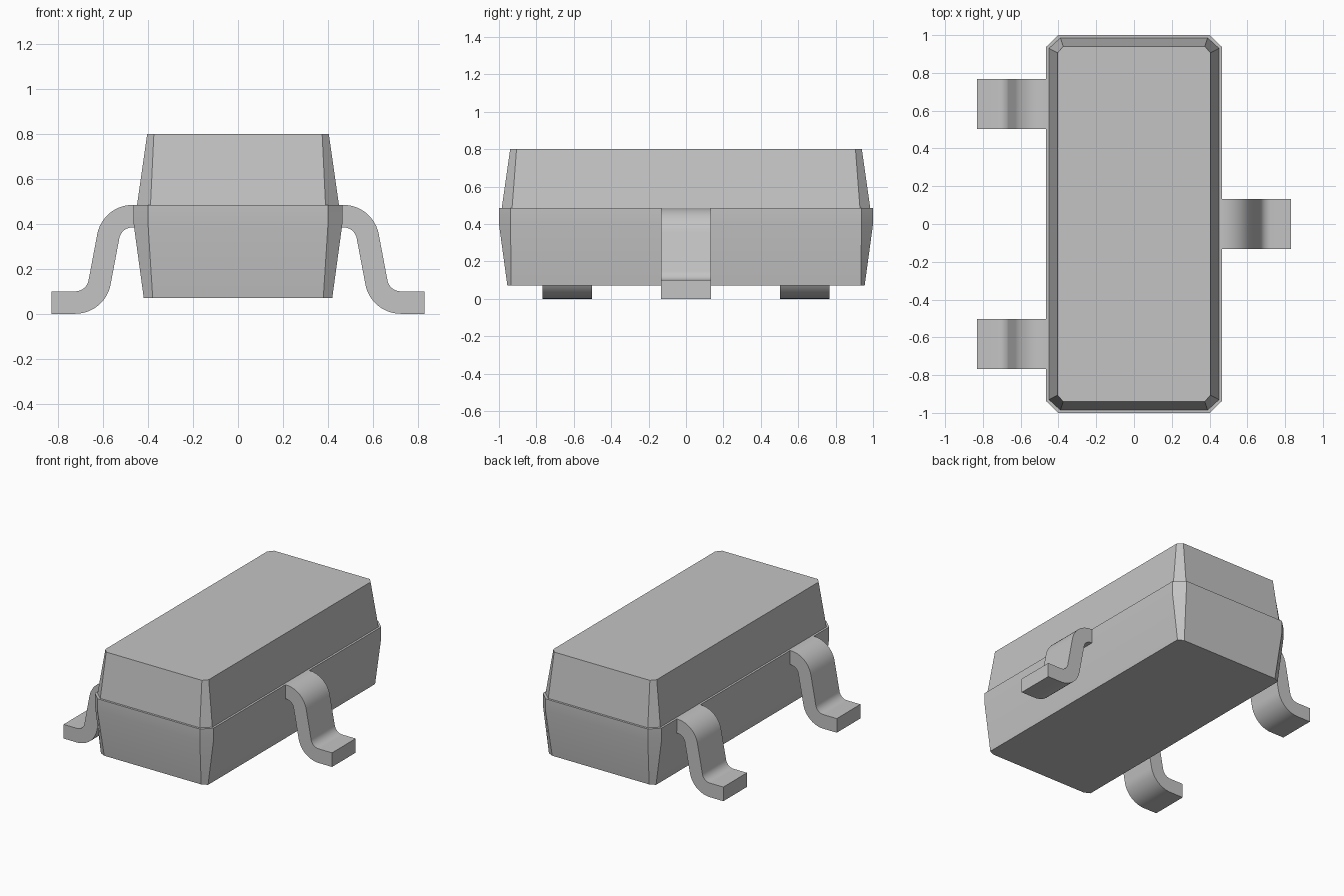
import bpy, bmesh
from math import cos, sin, radians

default = bpy.data.objects.get("Cube")
if default:
    bpy.data.objects.remove(default, do_unlink=True)

grey = bpy.data.materials.new("plain grey")
grey.use_nodes = True
colour = (0.55, 0.55, 0.55, 1)
grey.diffuse_color = colour
grey.node_tree.nodes["Principled BSDF"].inputs["Base Color"].default_value = colour


def finish(name, bm):
    bmesh.ops.recalc_face_normals(bm, faces=bm.faces)
    mesh = bpy.data.meshes.new(name)
    bm.to_mesh(mesh)
    bm.free()
    mesh.materials.append(grey)
    obj = bpy.data.objects.new(name, mesh)
    bpy.context.collection.objects.link(obj)
    bpy.ops.object.select_all(action="DESELECT")
    obj.select_set(True)
    bpy.context.view_layer.objects.active = obj
    bpy.ops.object.shade_smooth_by_angle(angle=radians(30))
    return obj


def octagon(x, y, cx, cy):
    """Rectangle outline with cut corners."""
    return [(x, -y + cy), (x, y - cy), (x - cx, y), (-x + cx, y),
            (-x, y - cy), (-x, -y + cy), (-x + cx, -y), (x - cx, -y)]


# Moulded body: half width, half length, corner cuts, height of each section
sections = [(0.42, 0.955, 0.04, 0.02, 0.07),
            (0.465, 1.0, 0.064, 0.062, 0.40),
            (0.465, 1.0, 0.064, 0.062, 0.485),
            (0.45, 0.985, 0.06, 0.055, 0.485),
            (0.405, 0.94, 0.03, 0.034, 0.80)]
bm = bmesh.new()
rings = [[bm.verts.new((px, py, z)) for px, py in octagon(x, y, cx, cy)]
         for x, y, cx, cy, z in sections]
for low, high in zip(rings, rings[1:]):
    for i in range(8):
        j = (i + 1) % 8
        bm.faces.new((low[i], low[j], high[j], high[i]))
bm.faces.new(rings[0])
bm.faces.new(rings[-1])
finish("body", bm)


def arc(cx, cz, r, start, end, steps=12):
    angles = [radians(start + (end - start) * i / steps) for i in range(steps + 1)]
    return [(cx + r * cos(a), cz + r * sin(a)) for a in angles]


# Gull-wing lead: profile bent down from the body and out to a flat foot
TILT, WIDTH = 10.5, 0.265
upper = ([(0.463, 0.485)] + arc(0.47, 0.325, 0.16, 90, TILT)
         + arc(0.725, 0.16, 0.06, 180 + TILT, 270) + [(0.83, 0.10)])
lower = ([(0.463, 0.385)] + arc(0.47, 0.325, 0.06, 90, TILT)
         + arc(0.725, 0.16, 0.16, 180 + TILT, 270) + [(0.83, 0.0)])


def lead(name, side, y):
    bm = bmesh.new()
    outline = upper + lower[::-1]
    face = bm.faces.new([bm.verts.new((side * x, y - WIDTH / 2, z)) for x, z in outline])
    extruded = bmesh.ops.extrude_face_region(bm, geom=[face])["geom"]
    bmesh.ops.translate(bm, vec=(0, WIDTH, 0),
                        verts=[v for v in extruded if isinstance(v, bmesh.types.BMVert)])
    finish(name, bm)


lead("left_lead", 1, 0)
lead("right_front_lead", -1, -0.635)
lead("right_back_lead", -1, 0.635)
